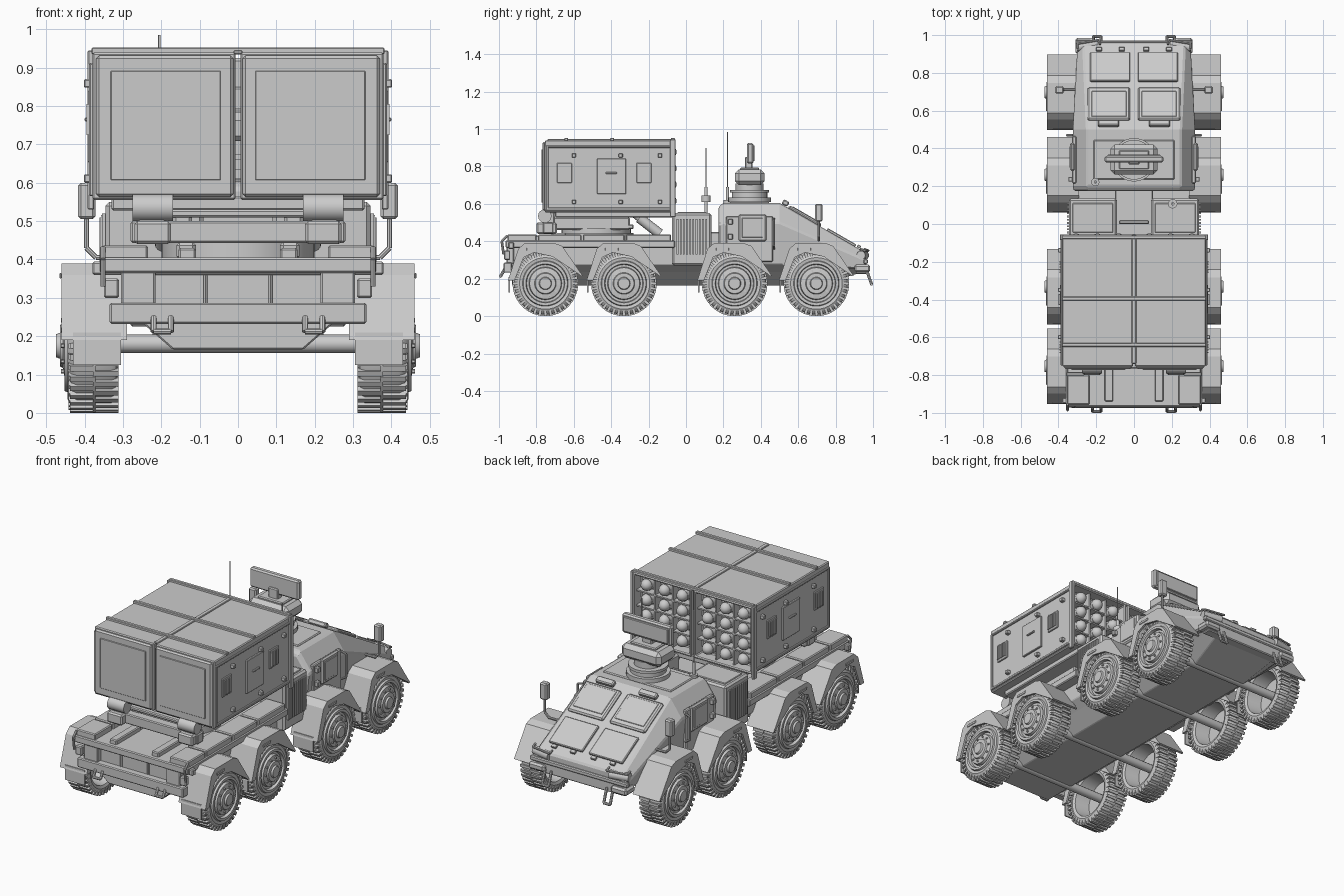
import bpy, bmesh, math
from mathutils import Matrix, Vector

def finish(bm, name, mirror=False, bevel=0, smooth=False):
    bmesh.ops.recalc_face_normals(bm, faces=bm.faces)
    me = bpy.data.meshes.new(name)
    bm.to_mesh(me)
    bm.free()
    if smooth:
        me.polygons.foreach_set("use_smooth", [True] * len(me.polygons))
        me.set_sharp_from_angle(angle=math.radians(35))
    ob = bpy.data.objects.new(name, me)
    bpy.context.collection.objects.link(ob)
    if mirror:
        ob.modifiers.new("Mirror", 'MIRROR').use_mirror_merge = False
    if bevel:
        b = ob.modifiers.new("Bevel", 'BEVEL')
        b.width, b.segments, b.limit_method = bevel, 1, 'ANGLE'
    return ob

def add_box(bm, x0, x1, y0, y1, z0, z1, rx=0):
    c = Vector(((x0 + x1) / 2, (y0 + y1) / 2, (z0 + z1) / 2))
    m = Matrix.Translation(c) @ Matrix.Rotation(rx, 4, 'X') @ Matrix.Diagonal((x1 - x0, y1 - y0, z1 - z0, 1))
    bmesh.ops.create_cube(bm, size=1, matrix=m)

def boxes(name, dims, mirror=False, bevel=0.005):
    bm = bmesh.new()
    for d in dims:
        add_box(bm, *d)
    return finish(bm, name, mirror, bevel)

def add_cyl(bm, p0, p1, r, n=12, r2=None):
    p0, p1 = Vector(p0), Vector(p1)
    d = p1 - p0
    m = Matrix.Translation((p0 + p1) / 2) @ d.to_track_quat('Z', 'Y').to_matrix().to_4x4()
    bmesh.ops.create_cone(bm, cap_ends=True, segments=n, radius1=r, radius2=r if r2 is None else r2, depth=d.length, matrix=m)

def cyls(name, items, mirror=False, n=12):
    bm = bmesh.new()
    for it in items:
        add_cyl(bm, it[0], it[1], it[2], n, it[3] if len(it) > 3 else None)
    return finish(bm, name, mirror, smooth=True)

def pipe(name, pts, r, mirror=True):
    return cyls(name, [(a, b, r) for a, b in zip(pts, pts[1:])], mirror, 8)

def prism(name, pts, x0, x1, mirror=False, bevel=0):
    bm = bmesh.new()
    f = bm.faces.new([bm.verts.new((x0, y, z)) for y, z in pts])
    ex = bmesh.ops.extrude_face_region(bm, geom=[f])
    bmesh.ops.translate(bm, vec=(x1 - x0, 0, 0), verts=[v for v in ex["geom"] if isinstance(v, bmesh.types.BMVert)])
    return finish(bm, name, mirror, bevel)

def loft(name, sections, bevel=0):
    """Each section is (y, half outline as x,z from bottom to top)."""
    bm = bmesh.new()
    rings = [[bm.verts.new((x, y, z)) for x, z in h] + [bm.verts.new((-x, y, z)) for x, z in reversed(h)]
             for y, h in sections]
    for a, b in zip(rings, rings[1:]):
        for i in range(len(a)):
            j = (i + 1) % len(a)
            bm.faces.new((a[i], a[j], b[j], b[i]))
    bm.faces.new(rings[0])
    bm.faces.new(rings[-1])
    return finish(bm, name, bevel=bevel)

# Lower hull and cab
mid = [(0.17, 0.165), (0.25, 0.235), (0.3, 0.275), (0.3, 0.38)]
loft("hull", [(-0.93, mid), (0.72, mid), (0.94, [(0.2, 0.235), (0.25, 0.25), (0.29, 0.275), (0.3, 0.31)])], 0.004)
cab_back = [(0.3, 0.27), (0.325, 0.50), (0.25, 0.605)]
loft("cab", [(0.175, [(0.3, 0.27), (0.32, 0.49), (0.25, 0.585)]), (0.2, cab_back), (0.5, cab_back),
             (0.96, [(0.29, 0.25), (0.3, 0.3), (0.27, 0.34)])], 0.008)

# Wheel: turned body, tread lugs and bolts
bm = bmesh.new()
prof = [(0.405, 0), (0.405, 0.11), (0.318, 0.122), (0.312, 0.138), (0.318, 0.16), (0.33, 0.168), (0.42, 0.168),
        (0.434, 0.16), (0.445, 0.138), (0.442, 0.122), (0.452, 0.118), (0.452, 0.104), (0.436, 0.1), (0.436, 0.088),
        (0.452, 0.084), (0.456, 0.058), (0.464, 0.054), (0.464, 0.034), (0.474, 0.03), (0.474, 0)]
vs = [bm.verts.new((x - 0.38, 0, r)) for x, r in prof]
es = [bm.edges.new(p) for p in zip(vs, vs[1:])]
bmesh.ops.spin(bm, geom=vs + es, axis=(1, 0, 0), cent=(0, 0, 0), angle=2 * math.pi, steps=40, use_duplicate=False)
bmesh.ops.remove_doubles(bm, verts=bm.verts, dist=0.0005)
for i in range(72):
    a = i * math.pi / 36
    s = i % 2
    lug = Matrix.Rotation(a, 4, 'X') @ Matrix.Translation((-0.035 if s else 0.025, 0, 0.167))
    bmesh.ops.create_cube(bm, size=1, matrix=lug @ Matrix.Diagonal((0.066, 0.015, 0.016, 1)))
    lug = Matrix.Rotation(a, 4, 'X') @ Matrix.Translation((-0.06 if s else 0.055, 0, 0.157))
    bmesh.ops.create_cube(bm, size=1, matrix=lug @ Matrix.Diagonal((0.014, 0.013, 0.022, 1)))
for i in range(10):
    a = i * math.pi / 5
    y, z = 0.07 * math.cos(a), 0.07 * math.sin(a)
    add_cyl(bm, (0.07, y, z), (0.081, y, z), 0.006, 6)
wheel = finish(bm, "wheel", smooth=True)
wheel_y = [-0.752, -0.332, 0.26, 0.697]
for i, y in enumerate(wheel_y):
    for s in (1, -1):
        w = wheel if (i, s) == (0, 1) else wheel.copy()
        if w != wheel:
            bpy.context.collection.objects.link(w)
        w.location = (0.38 * s, y, 0.175)
        w.rotation_euler.z = 0 if s == 1 else math.pi
    # Axle, fender shell, skirt and mud flap
    cyls("axle", [((-0.41, y, 0.18), (0.41, y, 0.18), 0.024)])
    out = [(-0.2, 0.19), (-0.145, 0.36), (-0.11, 0.39), (0.05, 0.39), (0.09, 0.375), (0.2, 0.215)]
    inn = [(0.188, 0.213), (0.08, 0.363), (0.045, 0.378), (-0.105, 0.378), (-0.134, 0.355), (-0.188, 0.19)]
    skirt = [(0.185, 0.22), (0.04, 0.318), (-0.06, 0.34), (-0.115, 0.315), (-0.165, 0.19)]
    prism("fender", [(y + a, z) for a, z in out + inn], 0.29, 0.46, True)
    prism("fender_skirt", [(y + a, z) for a, z in out + skirt], 0.448, 0.46, True)
    prism("fender_inner_skirt", [(y + a, z) for a, z in out + skirt], 0.29, 0.3, True)
    boxes("mud_flap", [(0.305, 0.43, y - 0.197, y - 0.189, 0.125, 0.21)], True, 0)
    boxes("fender_hinge", [(0.46, 0.465, y - 0.1, y - 0.03, 0.35, 0.365)], True, 0.002)

# Rear deck, lockers and frame
boxes("rear_deck", [(-0.36, 0.36, -0.965, -0.06, 0.365, 0.405), (-0.38, 0.38, -0.95, -0.92, 0.36, 0.395)])
boxes("deck_locker", [(0.235, 0.355, a, b, 0.4, 0.437) for a, b in ((-0.955, -0.8), (-0.79, -0.56), (-0.55, -0.33), (-0.32, -0.08))], True)
boxes("deck_rail", [(0.11, 0.155, -0.94, -0.72, 0.4, 0.43)], True)
boxes("rear_bumper", [(-0.335, 0.335, -0.975, -0.93, 0.232, 0.287)])
boxes("rear_frame_post", [(0.215, 0.305, -0.96, -0.92, 0.28, 0.37), (0.08, 0.09, -0.94, -0.92, 0.28, 0.37)], True)
boxes("tail_lamp", [(0.31, 0.35, -0.972, -0.94, 0.3, 0.35)], True)
pipe("rear_tow_hook", [(0.175, -0.97, 0.25), (0.175, -0.992, 0.212), (0.22, -0.992, 0.212), (0.22, -0.97, 0.25)], 0.008)
pipe("rear_guard_rod", [(0.352, -0.955, 0.43), (0.352, -0.985, 0.4), (0.352, -0.975, 0.33)], 0.007)

# Engine boxes behind the cab with louvres
boxes("engine_box", [(0.09, 0.345, -0.075, 0.135, 0.27, 0.55)], True, 0.01)
boxes("engine_lid", [(0.11, 0.325, -0.045, 0.11, 0.548, 0.556)], True, 0.003)
boxes("engine_louvre", [(0.343, 0.354, -0.05 + 0.017 * i, -0.041 + 0.017 * i, 0.33, 0.52) for i in range(10)], True, 0)
boxes("engine_bridge", [(-0.1, 0.1, -0.06, 0.18, 0.35, 0.45), (-0.08, 0.08, 0.0, 0.02, 0.45, 0.5)])

# Cab panels: windows, hood hatches, brow covers
t = -math.atan2(0.265, 0.46)
def on_slope(x0, x1, y, length, lift, thick):
    z = 0.605 - (y - 0.5) * 0.576 + lift
    return (x0, x1, y - length / 2, y + length / 2, z - thick / 2, z + thick / 2, t)
boxes("windshield_frame", [on_slope(0.02, 0.245, 0.635, 0.2, 0.006, 0.022)], True, 0.008)
boxes("windshield_pane", [on_slope(0.04, 0.225, 0.635, 0.155, 0.018, 0.008)], True, 0.002)
boxes("hood_hatch", [on_slope(0.02, 0.232, 0.83, 0.175, 0.004, 0.018)], True, 0.004)
boxes("window_brow", [on_slope(0.08, 0.19, 0.532, 0.035, 0.018, 0.028)], True, 0.006)
boxes("hood_hinge", [on_slope(a, a + 0.03, 0.925, 0.02, 0.012, 0.014) for a in (0.05, 0.17)], True, 0.002)

# Cab doors
boxes("cab_door", [(0.305, 0.328, 0.215, 0.465, 0.29, 0.535)], True)
boxes("door_window", [(0.315, 0.338, 0.28, 0.43, 0.4, 0.545)], True, 0.008)
boxes("door_pane", [(0.33, 0.342, 0.3, 0.41, 0.42, 0.525)], True, 0.002)
boxes("door_fitting", [(0.32, 0.348, 0.225, 0.25, z, z + 0.03) for z in (0.41, 0.49)], True, 0.003)
pipe("door_rail", [(0.325, 0.47, 0.36), (0.355, 0.47, 0.38), (0.355, 0.47, 0.51), (0.325, 0.47, 0.52)], 0.006)

# Nose: bumper, headlights, hooks
boxes("front_bumper", [(-0.28, 0.28, 0.91, 0.965, 0.225, 0.285), (-0.31, 0.31, 0.95, 0.972, 0.28, 0.305)])
boxes("bumper_end", [(0.21, 0.31, 0.9, 0.985, 0.235, 0.275)], True, 0.01)
cyls("headlight", [((0.19, 0.955, 0.325), (0.3, 0.935, 0.325), 0.024)], True, 16)
pipe("light_guard", [(0.18, 0.95, 0.36), (0.18, 0.975, 0.35), (0.3, 0.955, 0.35), (0.3, 0.93, 0.36)], 0.006)
pipe("front_tow_hook", [(0.175, 0.965, 0.25), (0.175, 0.992, 0.17), (0.215, 0.992, 0.17), (0.215, 0.965, 0.25)], 0.008)

# Mirrors
boxes("mirror", [(0.372, 0.417, 0.69, 0.73, 0.505, 0.6)], True, 0.007)
pipe("mirror_arm", [(0.395, 0.71, 0.51), (0.395, 0.71, 0.43), (0.37, 0.71, 0.405), (0.3, 0.71, 0.405)], 0.007)

# Roof hatch and radar
boxes("roof_plate", [(-0.215, 0.215, 0.235, 0.445, 0.6, 0.612)])
cyls("radar_ring", [((0, 0.34, 0.61), (0, 0.34, 0.635), 0.115), ((0, 0.34, 0.635), (0, 0.34, 0.66), 0.095),
                    ((0, 0.34, 0.66), (0, 0.34, 0.675), 0.105), ((0, 0.34, 0.67), (0, 0.34, 0.71), 0.075)], n=32)
boxes("radar_body", [(-0.125, 0.125, 0.262, 0.42, 0.7, 0.785)], bevel=0.022)
boxes("radar_cap", [(-0.08, 0.08, 0.29, 0.39, 0.78, 0.795)])
boxes("radar_neck", [(-0.03, 0.03, 0.315, 0.355, 0.78, 0.85)])
boxes("radar_panel", [(-0.155, 0.155, 0.325, 0.36, 0.815, 0.925)], bevel=0.008)
boxes("radar_face", [(-0.14, 0.14, 0.355, 0.367, 0.828, 0.912)], bevel=0.003)

# Antennas
cyls("cab_antenna", [((-0.205, 0.222, 0.59), (-0.205, 0.222, 0.62), 0.022), ((-0.205, 0.222, 0.62), (-0.205, 0.222, 0.69), 0.008),
                     ((-0.205, 0.222, 0.69), (-0.205, 0.222, 0.985), 0.003)])
cyls("rear_antenna", [((0.205, 0.107, 0.55), (0.205, 0.107, 0.61), 0.008), ((0.205, 0.107, 0.61), (0.205, 0.107, 0.645), 0.025),
                      ((0.205, 0.107, 0.645), (0.205, 0.107, 0.69), 0.009), ((0.205, 0.107, 0.69), (0.205, 0.107, 0.9), 0.003)])

# Turntable and lifting cradle
cyls("turntable", [((0, -0.48, 0.4), (0, -0.48, 0.445), 0.2), ((0, -0.48, 0.445), (0, -0.48, 0.47), 0.185)], n=40)
boxes("cradle_base", [(-0.17, 0.17, -0.7, -0.28, 0.465, 0.49), (-0.28, 0.28, -0.765, -0.71, 0.443, 0.5),
                      (-0.2, 0.2, -0.73, -0.7, 0.51, 0.53)])
boxes("cradle_arm", [(0.175, 0.27, -0.8, -0.69, 0.44, 0.5), (0.185, 0.265, -0.77, -0.7, 0.49, 0.56),
                     (0.12, 0.17, -0.72, -0.3, 0.46, 0.53), (0.11, 0.16, -0.72, -0.64, 0.4, 0.445)], True, 0.008)
cyls("cradle_pivot", [((0.17, -0.755, 0.535), (0.275, -0.755, 0.535), 0.036)], True, 16)
cyls("lift_cylinder", [((0.19, -0.31, 0.57), (0.19, -0.21, 0.492), 0.018), ((0.19, -0.25, 0.525), (0.19, -0.14, 0.44), 0.027)], True, 16)
boxes("pod_tray", [(-0.33, 0.33, -0.7, -0.06, 0.528, 0.565)])

# Missile pods with open front recess and framed rear covers
bm = bmesh.new()
add_box(bm, 0.006, 0.38, -0.755, -0.055, 0.555, 0.94)
bm.normal_update()
front = next(f for f in bm.faces if f.normal.y > 0.9)
bmesh.ops.inset_region(bm, faces=[front], thickness=0.018)
bmesh.ops.translate(bm, vec=(0, -0.07, 0), verts=bmesh.ops.extrude_discrete_faces(bm, faces=[front])["faces"][0].verts)
finish(bm, "missile_pod", True, 0.005)
boxes("rear_cover", [(0.012, 0.37, -0.768, -0.75, 0.563, 0.932)], True, 0.008)
boxes("rear_cover_panel", [(0.045, 0.332, -0.772, -0.76, 0.607, 0.892)], True, 0.002)
boxes("pod_divider", [(0.024 + 0.113 * i - 0.004, 0.024 + 0.113 * i + 0.004, -0.13, -0.075, 0.57, 0.925) for i in (1, 2)] +
      [(0.02, 0.366, -0.13, -0.075, 0.573 + 0.087 * j - 0.004, 0.573 + 0.087 * j + 0.004) for j in (1, 2, 3)], True, 0)
bm = bmesh.new()
for i in range(3):
    for j in range(4):
        x, z = 0.0805 + 0.113 * i, 0.6165 + 0.087 * j
        add_cyl(bm, (x, -0.13, z), (x, -0.085, z), 0.034, 16)
        bmesh.ops.create_uvsphere(bm, u_segments=16, v_segments=8, radius=0.032,
                                  matrix=Matrix.Translation((x, -0.085, z)) @ Matrix.Diagonal((1, 1.1, 1, 1)))
finish(bm, "missile_nose", True, smooth=True)

# Pod ribs, corner posts, side door, vents and latches
boxes("pod_rib", [(-0.382, 0.382, y - 0.01, y + 0.01, 0.935, 0.953) for y in (-0.64, -0.395, -0.07)] +
      [(-0.012, 0.012, -0.74, -0.06, 0.935, 0.946)], bevel=0.003)
boxes("pod_side_frame", [(0.375, 0.388, -0.75, -0.06, 0.9, 0.912), (0.375, 0.388, -0.75, -0.06, 0.565, 0.58),
                         (0.375, 0.392, -0.085, -0.055, 0.53, 0.945), (0.375, 0.388, -0.75, -0.735, 0.57, 0.91)], True, 0.003)
boxes("pod_side_door", [(0.375, 0.391, -0.475, -0.32, 0.652, 0.842), (0.385, 0.4, -0.43, -0.37, 0.76, 0.77)], True, 0.003)
boxes("pod_vent", [(0.375, 0.388, y, y + 0.08, 0.713, 0.818) for y in (-0.69, -0.265)], True, 0.002)
boxes("vent_slat", [(0.385, 0.395, y + 0.014 * i, y + 0.007 + 0.014 * i, 0.725, 0.806) for y in (-0.684, -0.259) for i in range(5)], True, 0)
boxes("pod_latch", [(0.378, 0.402, y, y + 0.022, z, z + 0.022) for y in (-0.61, -0.36, -0.15) for z in (0.6, 0.848)], True, 0.003)
